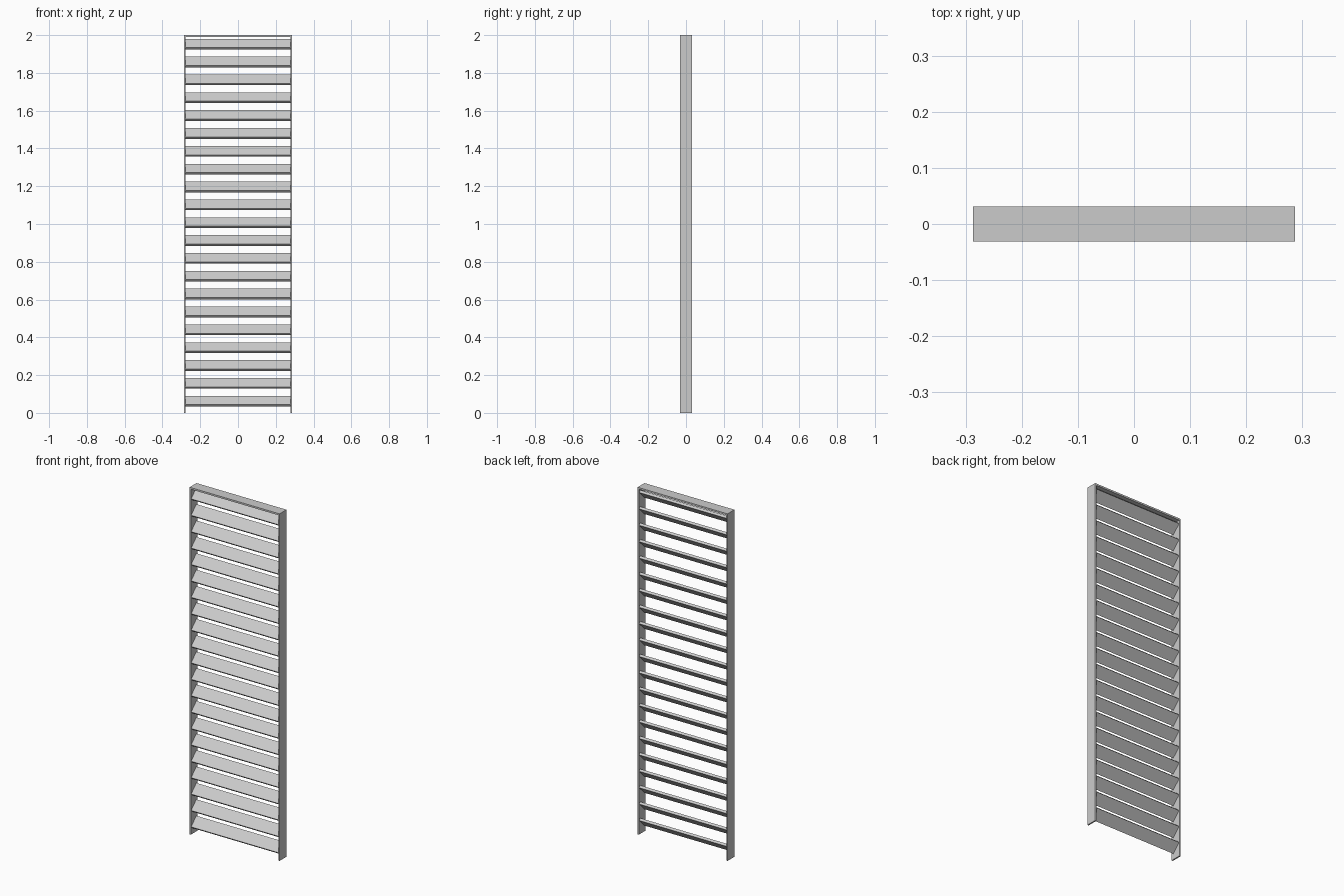
import bpy
from math import radians

if "Cube" in bpy.data.objects:
    bpy.data.objects.remove(bpy.data.objects["Cube"])

HALF_W, DEPTH, HEIGHT = 0.2866, 0.0626, 2.0
SIDE_T, TOP_T = 0.008, 0.01


def box(name, size, loc, tilt=0.0):
    bpy.ops.mesh.primitive_cube_add(size=1, location=loc)
    ob = bpy.context.object
    ob.name = name
    ob.scale = size
    bpy.ops.object.transform_apply(location=False, rotation=False, scale=True)
    ob.rotation_euler.x = radians(tilt)
    return ob


# side boards
for label, s in (("left", -1), ("right", 1)):
    box(f"{label}_side_board", (SIDE_T, DEPTH, HEIGHT - TOP_T),
        (s * (HALF_W - SIDE_T / 2), 0, (HEIGHT - TOP_T) / 2))

# top board
box("top_board", (2 * HALF_W, DEPTH, TOP_T), (0, 0, HEIGHT - TOP_T / 2))

# tilted louvre slats, low at the front and high at the back
for i in range(21):
    box(f"slat_{i + 1:02d}", (2 * (HALF_W - SIDE_T), 0.066, 0.014),
        (0, 0, 0.062 + i * 0.0945), 45)
